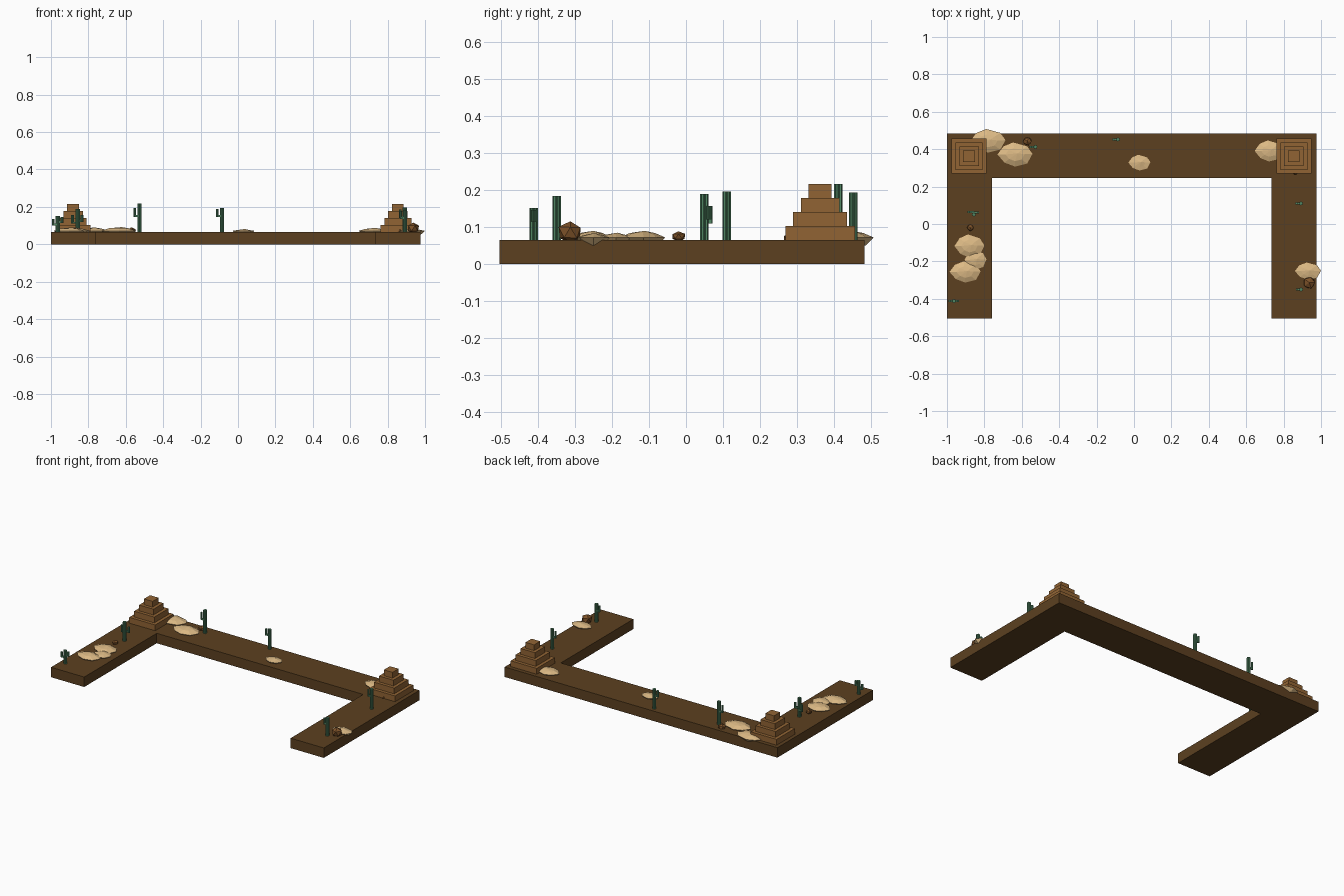
import bpy, bmesh, math, random
from mathutils import Vector

if "Cube" in bpy.data.objects:
    bpy.data.objects.remove(bpy.data.objects["Cube"])

random.seed(4)
GROUND = 0.065


def material(name, rgb):
    m = bpy.data.materials.new(name)
    m.diffuse_color = (*rgb, 1)
    m.use_nodes = True
    m.node_tree.nodes["Principled BSDF"].inputs["Base Color"].default_value = m.diffuse_color
    return m


soil = material("dark soil", (0.107, 0.051, 0.0144))
sandstone = material("sandstone brown", (0.283, 0.127, 0.034))
sand = material("pale sand", (0.72, 0.49, 0.235))
green = material("cactus green", (0.084, 0.242, 0.127))
rock_brown = material("rock brown", (0.205, 0.085, 0.022))


def finish(name, bm, mat):
    bmesh.ops.recalc_face_normals(bm, faces=bm.faces)
    me = bpy.data.meshes.new(name)
    bm.to_mesh(me)
    bm.free()
    me.materials.append(mat)
    ob = bpy.data.objects.new(name, me)
    bpy.context.collection.objects.link(ob)
    return ob


def prism(bm, outline, z0, z1):
    """Extrude a flat outline from z0 to z1."""
    f = bm.faces.new([bm.verts.new((x, y, z0)) for x, y in outline])
    top = bmesh.ops.extrude_face_region(bm, geom=[f], use_keep_orig=True)["geom"]
    verts = [v for v in top if isinstance(v, bmesh.types.BMVert)]
    bmesh.ops.translate(bm, verts=verts, vec=(0, 0, z1 - z0))


def box(bm, x0, x1, y0, y1, z0, z1):
    prism(bm, [(x0, y0), (x1, y0), (x1, y1), (x0, y1)], z0, z1)


# U-shaped ground slab
bm = bmesh.new()
prism(bm, [(-1, -0.505), (-0.76, -0.505), (-0.76, 0.245), (0.735, 0.245),
           (0.735, -0.505), (0.975, -0.505), (0.975, 0.483), (-1, 0.483)], 0, GROUND)
finish("ground_slab", bm, soil)

# Stepped pyramids on the two corners
for side, cx in (("left", -0.882), ("right", 0.855)):
    bm = bmesh.new()
    for i, w in enumerate((0.188, 0.146, 0.104, 0.062)):
        h, z = w / 2, GROUND + i * 0.0378
        box(bm, cx - h, cx + h, 0.363 - h, 0.363 + h, z, z + 0.0378)
    finish("stepped_pyramid_" + side, bm, sandstone)


# Cacti: ribbed trunk with bent side arms
def ribbed(bm, x, y, r, z0, z1):
    pts = []
    for i in range(16):
        a = i * math.tau / 16
        k = r if i % 2 == 0 else r * 0.74
        pts.append((x + k * math.cos(a), y + k * math.sin(a)))
    prism(bm, pts, z0, z1)


def cactus(i, x, y, top, arms):
    bm = bmesh.new()
    ribbed(bm, x, y, 0.0115, GROUND - 0.005, top)
    for dx, dy, z0, z1 in arms:
        ribbed(bm, x + dx, y + dy, 0.007, z0, z1)
        xa, xb = sorted((x, x + dx))
        box(bm, xa, xb, y + dy - 0.005, y + dy + 0.005, z0, z0 + 0.010)
    finish("cactus_%d" % i, bm, green)


cacti = [
    (-0.963, -0.412, 0.152, [(-0.024, 0, 0.10, 0.135), (0.022, 0, 0.115, 0.147)]),
    (-0.856, 0.050, 0.190, [(-0.029, 0.015, 0.11, 0.157), (0.022, 0.012, 0.12, 0.157)]),
    (-0.527, 0.412, 0.217, [(-0.026, 0, 0.147, 0.195)]),
    (-0.086, 0.452, 0.194, [(-0.025, 0, 0.147, 0.19)]),
    (0.892, 0.110, 0.196, [(-0.024, 0, 0.14, 0.185)]),
    (0.893, -0.350, 0.184, [(-0.022, 0, 0.135, 0.175)]),
]
for i, c in enumerate(cacti):
    cactus(i + 1, *c)

# Flat faceted sand rocks, all from one eight-sided template
OUTLINE = [(-1, 0), (-.66, .67), (-.1, 1), (.7, .67), (1, .05), (.7, -.75), (0, -1), (-.6, -.67)]


def flat_rock(i, x0, x1, y0, y1, top):
    cx, cy, rx, ry = (x0 + x1) / 2, (y0 + y1) / 2, (x1 - x0) / 2, (y1 - y0) / 2
    bm = bmesh.new()
    rings = []
    for s, z in ((0.65, 0.05), (1.0, 0.072), (0.55, top - 0.006)):
        rings.append([bm.verts.new((cx + px * rx * s, cy + py * ry * s, z)) for px, py in OUTLINE])
    for lo, hi in zip(rings, rings[1:]):
        for k in range(8):
            n = (k + 1) % 8
            bm.faces.new((lo[k], lo[n], hi[n], hi[k]))
    bm.faces.new(rings[0])
    apex = bm.verts.new((cx + rx * 0.15, cy + ry * 0.1, top))
    for k in range(8):
        bm.faces.new((rings[2][k], rings[2][(k + 1) % 8], apex))
    finish("flat_sand_rock_%d" % i, bm, sand)


flat_rocks = [
    (-0.874, -0.687, 0.382, 0.508, 0.090), (-0.730, -0.543, 0.307, 0.436, 0.092),
    (-0.030, 0.088, 0.286, 0.370, 0.082), (0.645, 0.800, 0.334, 0.447, 0.088),
    (0.860, 1.000, -0.298, -0.206, 0.084), (-0.960, -0.800, -0.180, -0.056, 0.090),
    (-0.906, -0.789, -0.243, -0.140, 0.085), (-0.986, -0.820, -0.313, -0.200, 0.090),
]
for i, r in enumerate(flat_rocks):
    flat_rock(i + 1, *r)

# Small rough brown boulders
boulders = [(0.937, -0.313, 0.085, 0.036, 0.034), (-0.570, 0.442, 0.073, 0.025, 0.018),
            (-0.875, -0.020, 0.075, 0.020, 0.015), (0.862, 0.284, 0.070, 0.022, 0.016)]
for i, (x, y, z, r, h) in enumerate(boulders):
    bm = bmesh.new()
    bmesh.ops.create_icosphere(bm, subdivisions=1, radius=1)
    for v in bm.verts:
        k = random.uniform(0.85, 1.05)
        v.co = Vector((x + v.co.x * r * k, y + v.co.y * r * k, z + v.co.z * h * k))
    finish("boulder_%d" % (i + 1), bm, rock_brown)
